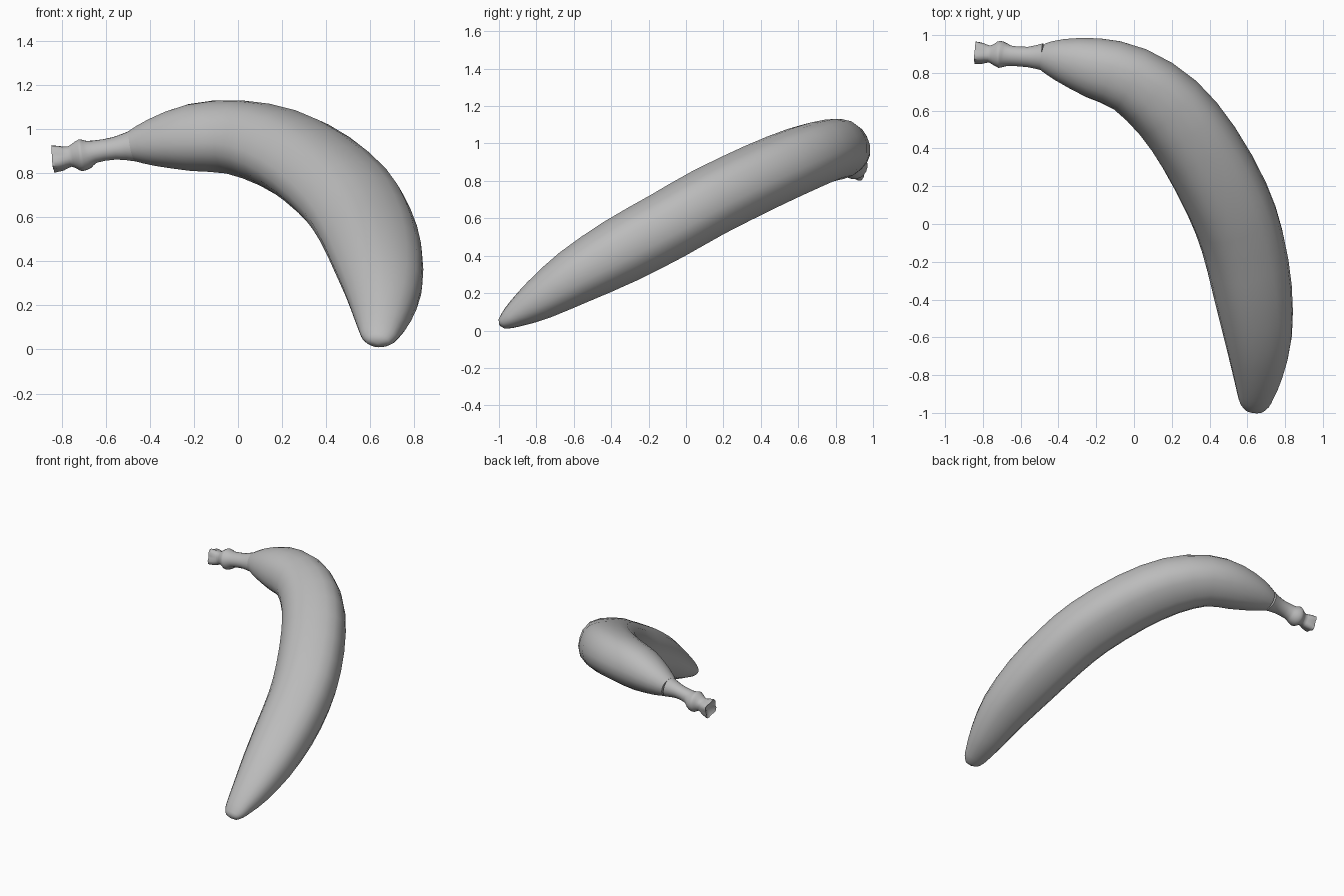
import bpy, bmesh, math
from mathutils import Vector

if "Cube" in bpy.data.objects:
    bpy.data.objects.remove(bpy.data.objects["Cube"])

SIDES = 20
PLANE_NORMAL = Vector((0, -0.47, 0.88)).normalized()   # the fruit bends in one tilted plane

peel = bpy.data.materials.new("grey_peel")
peel.diffuse_color = (0.5, 0.5, 0.5, 1)
peel.use_nodes = True
peel.node_tree.nodes["Principled BSDF"].inputs["Base Color"].default_value = peel.diffuse_color

# centre x, y, z, radius across the bend, radius through the plane
body = [
    (0.636, -0.985, 0.035, 0.050, 0.030),
    (0.640, -0.955, 0.055, 0.078, 0.050),
    (0.646, -0.900, 0.092, 0.100, 0.075),
    (0.657, -0.790, 0.162, 0.135, 0.112),
    (0.660, -0.600, 0.285, 0.180, 0.152),
    (0.632, -0.350, 0.425, 0.210, 0.180),
    (0.580, -0.100, 0.560, 0.221, 0.187),
    (0.500, 0.120, 0.685, 0.226, 0.188),
    (0.350, 0.395, 0.820, 0.222, 0.185),
    (0.180, 0.615, 0.915, 0.210, 0.178),
    (-0.020, 0.765, 0.965, 0.185, 0.165),
    (-0.220, 0.828, 0.962, 0.163, 0.150),
    (-0.390, 0.868, 0.940, 0.116, 0.106),
    (-0.480, 0.884, 0.924, 0.074, 0.070),
]
stem = [
    (-0.560, 0.884, 0.913, 0.056, 0.050),
    (-0.650, 0.890, 0.898, 0.055, 0.050),
    (-0.685, 0.895, 0.887, 0.064, 0.066),
    (-0.712, 0.898, 0.882, 0.072, 0.074),
    (-0.735, 0.898, 0.880, 0.060, 0.064),
    (-0.765, 0.900, 0.875, 0.045, 0.047),
    (-0.800, 0.903, 0.868, 0.054, 0.056),
    (-0.840, 0.906, 0.864, 0.058, 0.060),
]


def refine(keys, steps=2):
    """Smooth interpolation between the key sections."""
    pts = [Vector(k) for k in keys]
    out = []
    for i in range(len(pts) - 1):
        p0, p1, p2 = pts[max(i - 1, 0)], pts[i], pts[i + 1]
        p3 = pts[min(i + 2, len(pts) - 1)]
        for s in range(steps):
            t = s / steps
            out.append(0.5 * (2 * p1 + (p2 - p0) * t + (2 * p0 - 5 * p1 + 4 * p2 - p3) * t * t
                              + (3 * p1 - p0 - 3 * p2 + p3) * t ** 3))
    return out + [pts[-1]]


def sweep(name, sections, ridge, lobes, start_depth, end_depth):
    """Skin oval rings along the sections and close both ends with a fan."""
    bm = bmesh.new()
    centres = [Vector(s[:3]) for s in sections]
    last = len(centres) - 1
    rings, tangents = [], []
    for i, s in enumerate(sections):
        t = (centres[min(i + 1, last)] - centres[max(i - 1, 0)]).normalized()
        across = PLANE_NORMAL.cross(t).normalized()
        up = t.cross(across)
        tangents.append(t)
        ring = []
        for k in range(SIDES):
            a = math.tau * k / SIDES
            swell = 1 + ridge(i / last) * math.cos(lobes * a)
            ring.append(bm.verts.new(centres[i] + across * (s[3] * swell * math.cos(a))
                                     + up * (s[4] * swell * math.sin(a))))
        rings.append(ring)
    for r0, r1 in zip(rings, rings[1:]):
        for k in range(SIDES):
            j = (k + 1) % SIDES
            bm.faces.new((r0[k], r0[j], r1[j], r1[k]))
    for ring, i, depth in ((rings[0], 0, start_depth), (rings[-1], last, end_depth)):
        hub = bm.verts.new(centres[i] + tangents[i] * depth)
        for k in range(SIDES):
            bm.faces.new((ring[k], ring[(k + 1) % SIDES], hub))
    bmesh.ops.recalc_face_normals(bm, faces=bm.faces)
    mesh = bpy.data.meshes.new(name)
    bm.to_mesh(mesh)
    bm.free()
    mesh.materials.append(peel)
    obj = bpy.data.objects.new(name, mesh)
    bpy.context.collection.objects.link(obj)
    bpy.ops.object.select_all(action='DESELECT')
    bpy.context.view_layer.objects.active = obj
    obj.select_set(True)
    bpy.ops.object.shade_smooth_by_angle(angle=math.radians(45))
    return obj


# fruit with five soft ridges, rounded at the tip
sweep("fruit_body", refine(body), lambda f: 0.025 * math.sin(math.pi * f), 5, -0.015, 0.0)
# stem with a knuckle and a ragged, hollowed cut end
sweep("stem", refine(body[-1:] + stem), lambda f: 0.16 * max(0, f - 0.7) / 0.3, 4, 0.0, -0.035)
